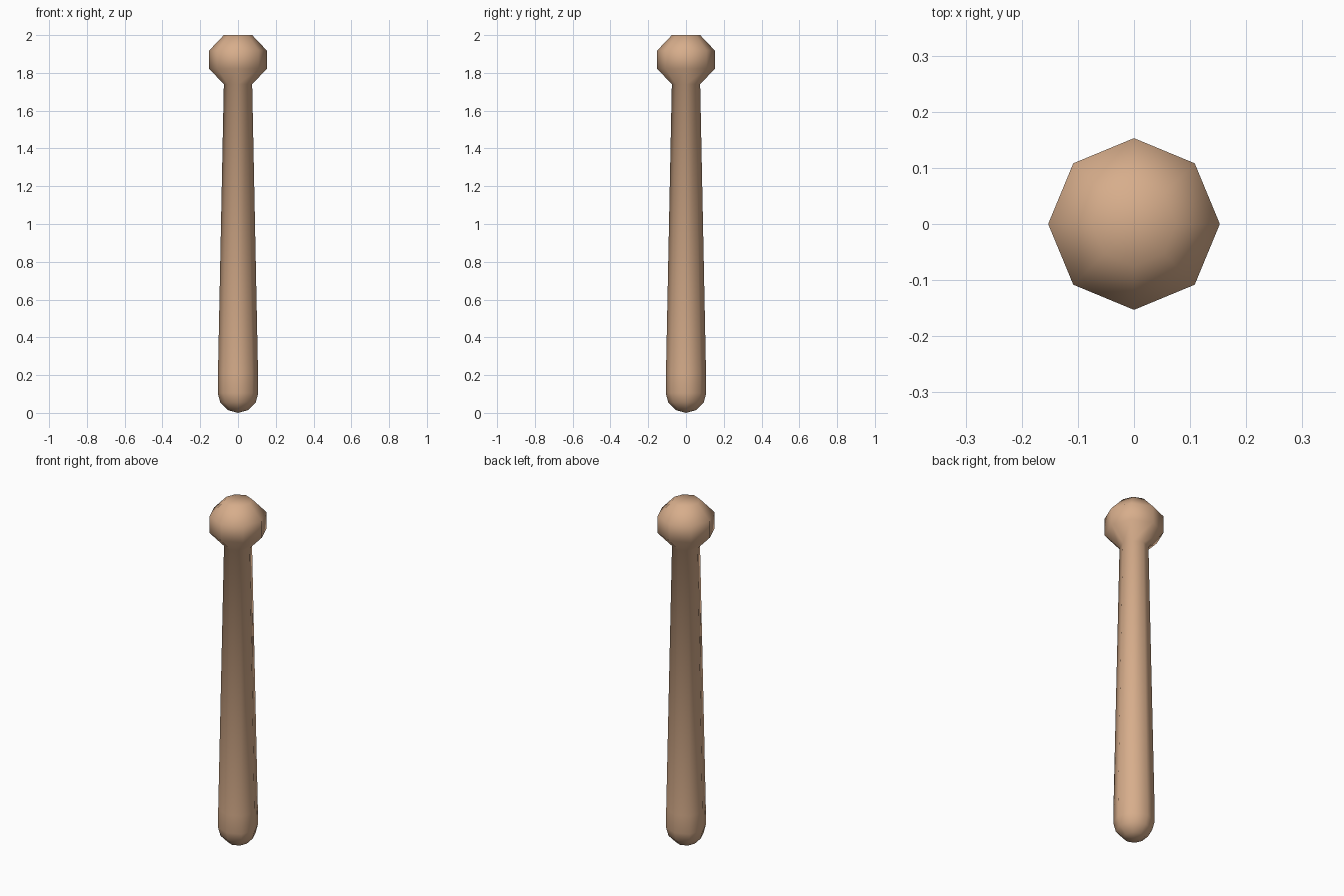
import bpy, bmesh, math

if "Cube" in bpy.data.objects:
    bpy.data.objects.remove(bpy.data.objects["Cube"])

SIDES = 8

wood = bpy.data.materials.new("tan wood")
wood.diffuse_color = (0.68, 0.42, 0.26, 1)
wood.use_nodes = True
wood.node_tree.nodes["Principled BSDF"].inputs["Base Color"].default_value = wood.diffuse_color

# Profile (radius, height): rounded foot, tapering shaft, neck, faceted knob
profile = [(0.055, 0.015), (0.094, 0.055), (0.107, 0.105), (0.106, 0.21),
           (0.075, 1.74), (0.153, 1.822), (0.153, 1.918), (0.075, 2.0)]


def lathe(name, points, bottom_z, top_z, material):
    bm = bmesh.new()
    rings = []
    for r, z in points:
        rings.append([bm.verts.new((r * math.cos(i * math.tau / SIDES),
                                    r * math.sin(i * math.tau / SIDES), z))
                      for i in range(SIDES)])
    low = bm.verts.new((0, 0, bottom_z))
    high = bm.verts.new((0, 0, top_z))
    for i in range(SIDES):
        j = (i + 1) % SIDES
        for a, b in zip(rings, rings[1:]):
            bm.faces.new((a[i], a[j], b[j], b[i]))
        bm.faces.new((low, rings[0][j], rings[0][i]))
        bm.faces.new((high, rings[-1][i], rings[-1][j]))
    for f in bm.faces:
        f.smooth = True
    mesh = bpy.data.meshes.new(name)
    bm.to_mesh(mesh)
    bm.free()
    mesh.materials.append(material)
    obj = bpy.data.objects.new(name, mesh)
    bpy.context.collection.objects.link(obj)
    return obj


# Whole club as one turned piece
lathe("club", profile, 0.0, 2.0, wood)
